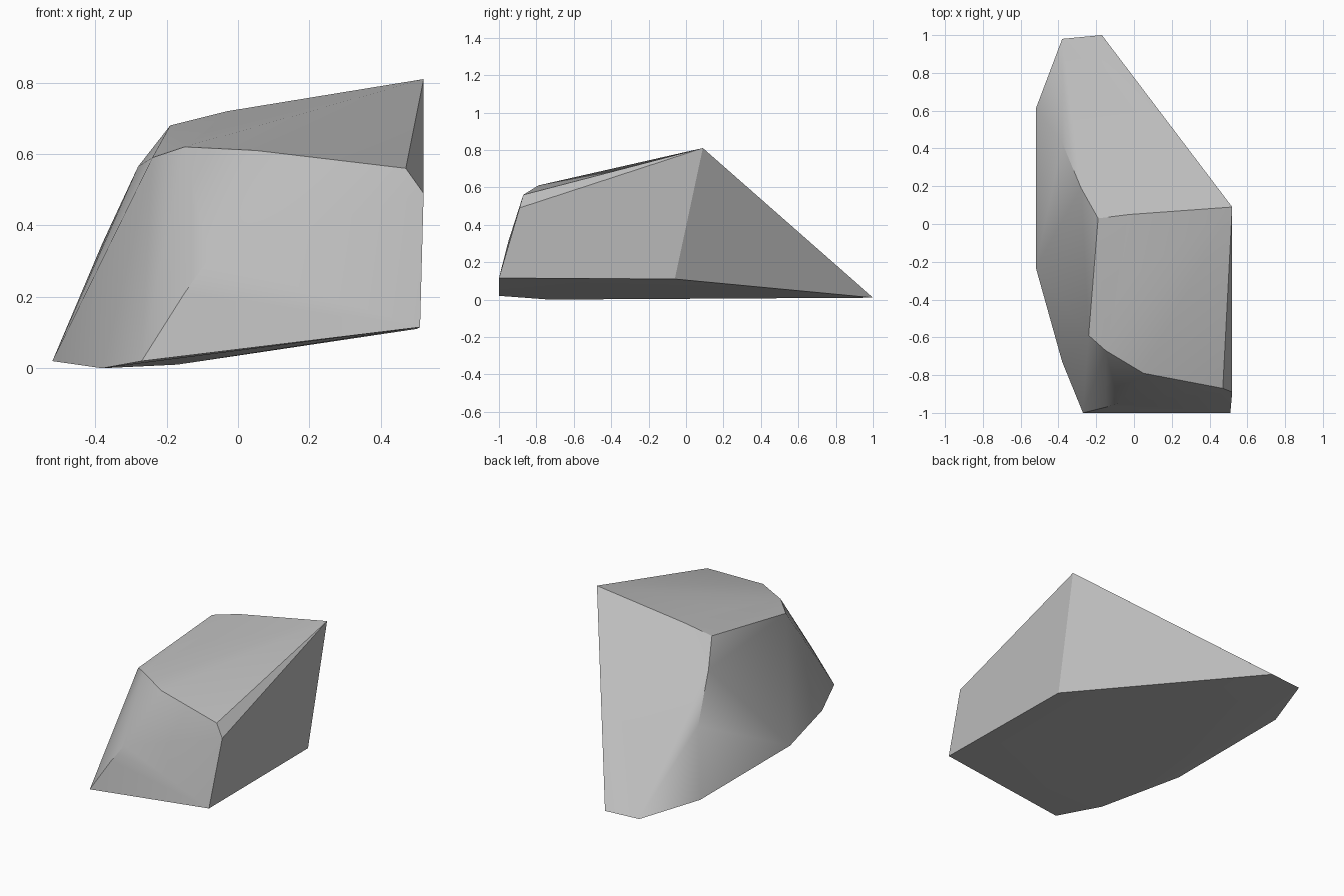
import bpy
import bmesh
import math

# Remove the default object
default_cube = bpy.data.objects.get("Cube")
if default_cube:
    bpy.data.objects.remove(default_cube, do_unlink=True)


def flat_material(name, colour):
    material = bpy.data.materials.new(name)
    material.use_nodes = True
    material.diffuse_color = colour
    shader = material.node_tree.nodes["Principled BSDF"]
    shader.inputs["Base Color"].default_value = colour
    shader.inputs["Roughness"].default_value = 0.9
    return material


# Outline of the tilted base, going round from the front
base_outline = [
    (-.27, -1, .02), (.51, -1, .115), (.5, -.06, .11), (-.17, 1, .01),
    (-.38, .98, .01), (-.52, .61, .02), (-.52, -.23, .02), (-.38, -.73, 0),
]

# Bulge on the front face
front_bulge = [(-.15, -.97, .21), (-.08, -.95, .31)]

# Upper front rim, from the low side to the high side
front_rim = [
    (-.24, -.59, .59), (-.15, -.67, .62), (.05, -.79, .61),
    (.47, -.87, .56), (.52, -.89, .49),
]

# Crest with the peak, then the shoulder running down the back
crest = [(.52, .09, .81), (-.03, .05, .72), (-.19, .03, .68), (-.08, -.33, .67)]
back_shoulder = [(-.28, .19, .565), (-.38, .43, .35)]


def build_boulder(name, corners, material):
    """Wrap the corner points in one closed faceted skin."""
    bm = bmesh.new()
    for corner in corners:
        bm.verts.new(corner)
    bmesh.ops.convex_hull(bm, input=bm.verts[:], use_existing_faces=False)
    loose = [vert for vert in bm.verts if not vert.link_faces]
    bmesh.ops.delete(bm, geom=loose, context="VERTS")
    bmesh.ops.recalc_face_normals(bm, faces=bm.faces[:])
    mesh = bpy.data.meshes.new(name)
    bm.to_mesh(mesh)
    bm.free()
    mesh.materials.append(material)
    boulder = bpy.data.objects.new(name, mesh)
    bpy.context.collection.objects.link(boulder)
    return boulder


stone_grey = flat_material("stone grey", (.5, .5, .5, 1))
corners = base_outline + front_bulge + front_rim + crest + back_shoulder
boulder = build_boulder("boulder", corners, stone_grey)

# Soften the shallow creases and keep the steep ones crisp
bpy.ops.object.select_all(action="DESELECT")
boulder.select_set(True)
bpy.context.view_layer.objects.active = boulder
bpy.ops.object.shade_smooth_by_angle(angle=math.radians(30))
